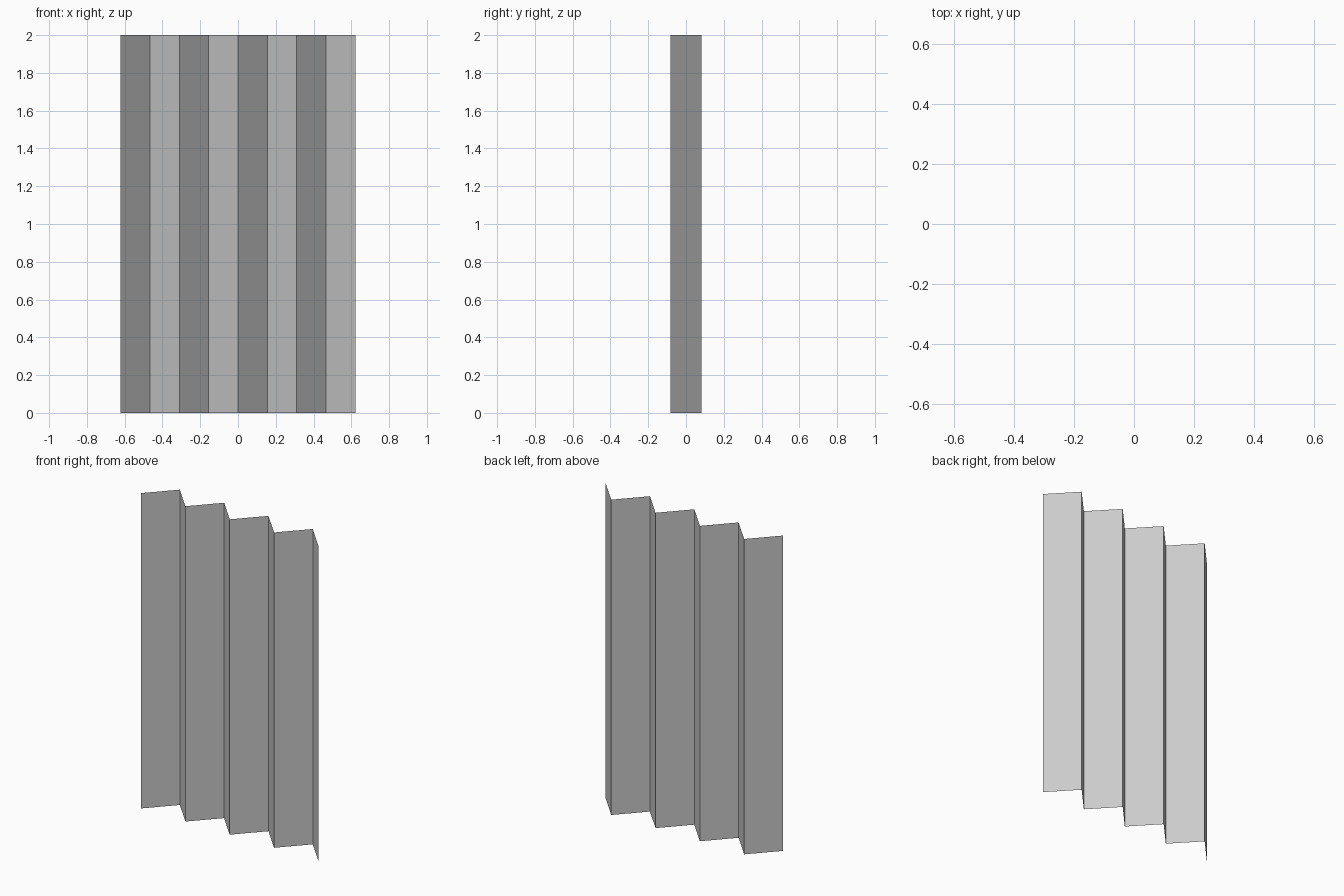
import bpy, bmesh

if "Cube" in bpy.data.objects:
    bpy.data.objects.remove(bpy.data.objects["Cube"])

PANELS = 8
HALF_WIDTH = 0.622
HALF_DEPTH = 0.083
HEIGHT = 2.0

# Zigzag floor line: outer ends at the front, folds alternating back and front
bm = bmesh.new()
step = 2 * HALF_WIDTH / PANELS
line = [bm.verts.new((-HALF_WIDTH + i * step, HALF_DEPTH if i % 2 else -HALF_DEPTH, 0))
        for i in range(PANELS + 1)]
edges = [bm.edges.new(pair) for pair in zip(line, line[1:])]

# Raise the line into paper-thin panels
raised = bmesh.ops.extrude_edge_only(bm, edges=edges)["geom"]
bmesh.ops.translate(bm, vec=(0, 0, HEIGHT),
                    verts=[g for g in raised if isinstance(g, bmesh.types.BMVert)])

# Consistent facing, fronts towards -y
bm.normal_update()
for face in bm.faces:
    if face.normal.y > 0:
        face.normal_flip()

mesh = bpy.data.meshes.new("folding_screen")
bm.to_mesh(mesh)
bm.free()
screen = bpy.data.objects.new("folding_screen", mesh)
bpy.context.collection.objects.link(screen)
